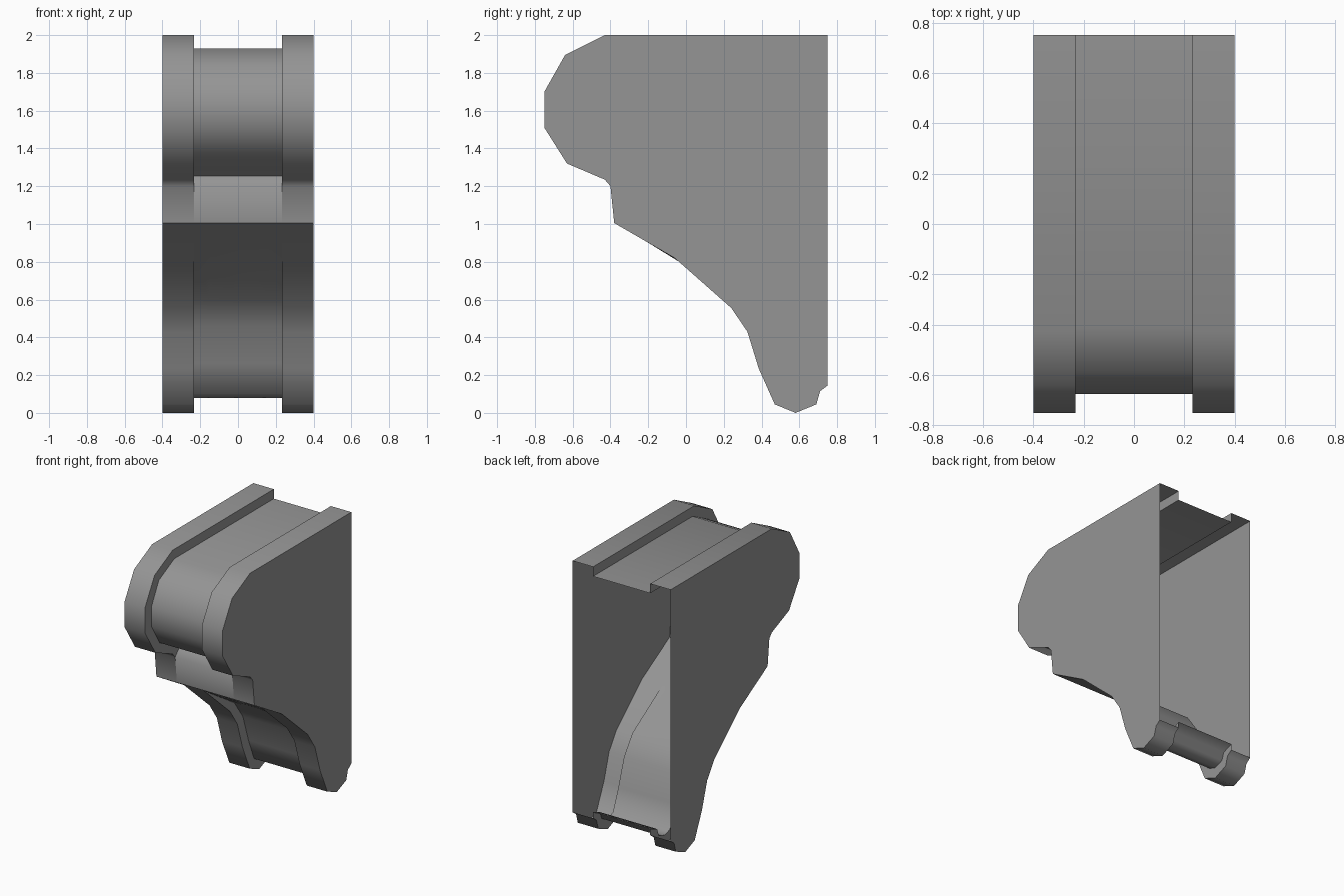
import bpy
import bmesh
import math

cube = bpy.data.objects.get("Cube")
if cube:
    bpy.data.objects.remove(cube, do_unlink=True)

stone = bpy.data.materials.new("grey_stone")
stone.use_nodes = True
GREY = (0.3, 0.3, 0.3, 1)
stone.diffuse_color = GREY
stone.node_tree.nodes["Principled BSDF"].inputs["Base Color"].default_value = GREY

HALF, GROOVE = 0.4, 0.233  # half widths of bracket and channel

# Side outline as (y, z), from top back round the front to bottom back
scroll = [(0.75, 2), (-0.43, 2), (-0.64, 1.895), (-0.75, 1.7), (-0.75, 1.51),
          (-0.63, 1.32), (-0.43, 1.235), (-0.4, 1.2)]
ledge_bottom = (-0.38, 1.005)
leg = [(-0.06, 0.82), (0.24, 0.555), (0.325, 0.43), (0.385, 0.235), (0.47, 0.045),
       (0.58, 0.0), (0.69, 0.045), (0.71, 0.115), (0.75, 0.145)]
outline = scroll + [ledge_bottom] + leg

# Recessed channel outlines
scroll_inner = [(0.75, 1.93), (-0.41, 1.93), (-0.59, 1.84), (-0.675, 1.68),
                (-0.675, 1.53), (-0.58, 1.375), (-0.395, 1.29), (-0.35, 1.255)]
leg_inner = [(0.29, 0.6), (0.39, 0.46), (0.455, 0.26), (0.52, 0.1),
             (0.58, 0.08), (0.65, 0.105), (0.67, 0.16), (0.75, 0.19)]


def make_part(name, faces, mirror=False):
    """Build an object from faces given as lists of points."""
    bm = bmesh.new()
    for points in faces:
        bm.faces.new([bm.verts.new(p) for p in points])
    bmesh.ops.remove_doubles(bm, verts=bm.verts, dist=0.0001)
    mesh = bpy.data.meshes.new(name)
    bm.to_mesh(mesh)
    bm.free()
    mesh.materials.append(stone)
    obj = bpy.data.objects.new(name, mesh)
    bpy.context.collection.objects.link(obj)
    bpy.ops.object.select_all(action="DESELECT")
    obj.select_set(True)
    bpy.context.view_layer.objects.active = obj
    bpy.ops.object.shade_smooth_by_angle(angle=math.radians(52))
    if mirror:
        obj.modifiers.new("Mirror", "MIRROR").use_mirror_merge = False
    return obj


def row(point, xs):
    return [(x, *point) for x in xs]


def skin(rows):
    """Quads between successive rows of points."""
    return [(a[i], b[i], b[i + 1], a[i + 1])
            for a, b in zip(rows, rows[1:]) for i in range(len(a) - 1)]


def strip(profile, x0, x1):
    return skin([row(p, (x0, x1)) for p in profile])


def panel(profile, x):
    return [(x, *p) for p in profile]


# Side walls and raised rims
make_part("side_walls", [panel(outline, HALF)], mirror=True)
make_part("raised_rims", strip(outline, GROOVE, HALF), mirror=True)

# Channel walls, facing inwards
upper_wall = scroll + scroll_inner[::-1]
lower_wall = leg + leg_inner[::-1]
make_part("upper_channel_walls", [panel(upper_wall[::-1], GROOVE)], mirror=True)
make_part("lower_channel_walls", [panel(lower_wall[::-1], GROOVE)], mirror=True)

# Channel floor over the scroll, and the ledge below it
make_part("upper_channel", strip(scroll_inner, -GROOVE, GROOVE))
make_part("ledge", strip([scroll_inner[-1], scroll[-1], ledge_bottom], -GROOVE, GROOVE))

# Underside of the ledge, ending in the arched head of the lower channel
slope = (ledge_bottom[0] - leg[0][0]) / (ledge_bottom[1] - leg[0][1])
columns = (-GROOVE, -0.15, 0, 0.15, GROOVE)
heights = (0.82, 0.885, 0.905, 0.885, 0.82)
arch = [(x, leg[0][0] + slope * (z - leg[0][1]), z) for x, z in zip(columns, heights)]
make_part("ledge_underside", [row(ledge_bottom, (GROOVE, -GROOVE)) + arch])

# Channel floor down the leg
make_part("lower_channel", skin([arch] + [row(p, columns) for p in leg_inner]))
